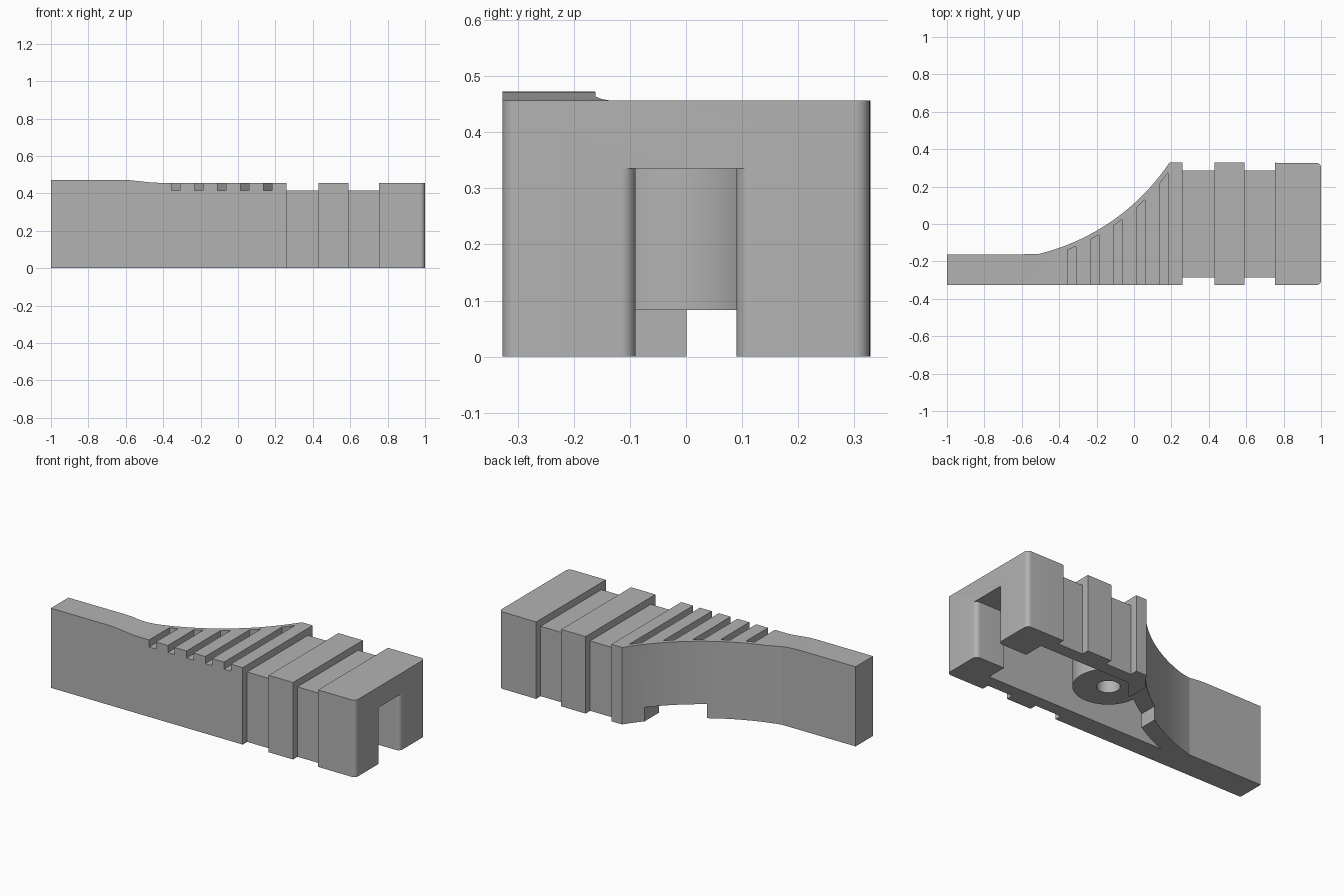
import bpy
import bmesh
from math import sin, cos, radians, sqrt
from mathutils import Vector

if "Cube" in bpy.data.objects:
    bpy.data.objects.remove(bpy.data.objects["Cube"])

grey = bpy.data.materials.new("plain grey")
grey.use_nodes = True
colour = (0.45, 0.45, 0.45, 1)
grey.diffuse_color = colour
grey.node_tree.nodes["Principled BSDF"].inputs["Base Color"].default_value = colour

HALF = 0.327                    # half width of the block
CX, CY, R = -0.79, 0.986, 1.18  # centre and radius of the concave flank
FILLET = 0.026


def prism(name, points, axis, lo, hi):
    """Extrude a flat outline along one axis."""
    def place(p, d):
        return {"x": (d, p[0], p[1]), "y": (p[0], d, p[1]), "z": (p[0], p[1], d)}[axis]
    bm = bmesh.new()
    face = bm.faces.new([bm.verts.new(place(p, lo)) for p in points])
    grown = bmesh.ops.extrude_face_region(bm, geom=[face])["geom"]
    shift = Vector(place((0, 0), hi - lo))
    bmesh.ops.translate(bm, vec=shift, verts=[v for v in grown if isinstance(v, bmesh.types.BMVert)])
    bmesh.ops.recalc_face_normals(bm, faces=bm.faces)
    mesh = bpy.data.meshes.new(name)
    bm.to_mesh(mesh)
    bm.free()
    mesh.materials.append(grey)
    obj = bpy.data.objects.new(name, mesh)
    bpy.context.collection.objects.link(obj)
    return obj


def arc(cx, cy, r, a0, a1, n):
    steps = [radians(a0 + (a1 - a0) * i / n) for i in range(n + 1)]
    return [(cx + r * cos(a), cy + r * sin(a)) for a in steps]


def box(x0, x1, y0, y1):
    return [(x0, y0), (x1, y0), (x1, y1), (x0, y1)]


def flank_y(x, r):
    return CY - sqrt(r * r - (x - CX) ** 2)


def flank(r, x0, x1, n=28):
    xs = [x0 + (x1 - x0) * i / n for i in range(n + 1)]
    return [(x, flank_y(x, r)) for x in xs]


def combine(target, other, operation):
    bpy.context.view_layer.objects.active = target
    mod = target.modifiers.new(operation, "BOOLEAN")
    mod.operation, mod.solver, mod.object = operation, "EXACT", other
    bpy.ops.object.modifier_apply(modifier=mod.name)
    bpy.data.objects.remove(other)


# Block with a thin handle, a concave flank and rounded end corners
e = 1 - FILLET
w = HALF - FILLET
outline = [(-1, -HALF)] + arc(e, -w, FILLET, -90, 0, 10) + arc(e, w, FILLET, 0, 90, 10)
outline += flank(R, 0.19, -0.515) + [(-1, -0.163)]
body = prism("grip_body", outline, "z", 0, 0.6)

# Top surface, slightly raised on the handle
side = [(-1.1, -0.1), (1.1, -0.1), (1.1, 0.457), (-0.43, 0.457), (-0.47, 0.459),
        (-0.58, 0.471), (-0.62, 0.473), (-1.1, 0.473)]
combine(body, prism("side_profile", side, "y", -1, 1), "INTERSECT")

# Two wide grooves around the top and both sides
g, t = 0.285, 0.415
wrap = [(-g, -0.1), (-g, t), (g, t), (g, -0.1), (0.5, -0.1), (0.5, 0.7), (-0.5, 0.7), (-0.5, -0.1)]
for x0, x1 in ((0.26, 0.43), (0.59, 0.755)):
    combine(body, prism("wide_groove", wrap, "x", x0, x1), "DIFFERENCE")

# Five narrow grip grooves that stop short of the flank
for i in range(5):
    x0 = -0.355 + i * 0.123
    x1 = x0 + 0.045
    cut = [(x0, -0.5), (x1, -0.5), (x1, flank_y(x1, R + 0.025)), (x0, flank_y(x0, R + 0.025))]
    combine(body, prism("grip_groove", cut, "z", t, 0.7), "DIFFERENCE")

# Hollow underside following the flank
hollow = [(0.81, -0.21), (0.81, 0.21)] + flank(R + 0.09, 0.215, -0.363)
combine(body, prism("hollow", hollow, "z", -0.1, 0.335), "DIFFERENCE")

# End slot with rounded lips
s = 0.09 + FILLET
slot = [(0.7, -0.09)] + arc(e, -s, FILLET, 90, 0, 10) + [(1.1, -s), (1.1, s)]
slot += arc(e, s, FILLET, 0, -90, 10) + [(0.7, 0.09)]
combine(body, prism("end_slot", slot, "z", -0.1, 0.335), "DIFFERENCE")

# Low notch through the flank wall
combine(body, prism("flank_notch", box(-0.14, 0.113, -0.15, 0.4), "z", -0.1, 0.083), "DIFFERENCE")

# Round boss with a blind hole
combine(body, prism("boss", arc(0.175, 0, 0.187, 0, 354.375, 63), "z", 0.083, 0.36), "UNION")
combine(body, prism("boss_hole", arc(0.175, 0, 0.062, 0, 352.5, 47), "z", 0, 0.335), "DIFFERENCE")

bpy.ops.object.select_all(action="DESELECT")
body.select_set(True)
bpy.context.view_layer.objects.active = body
bpy.ops.object.shade_smooth_by_angle(angle=radians(10))
